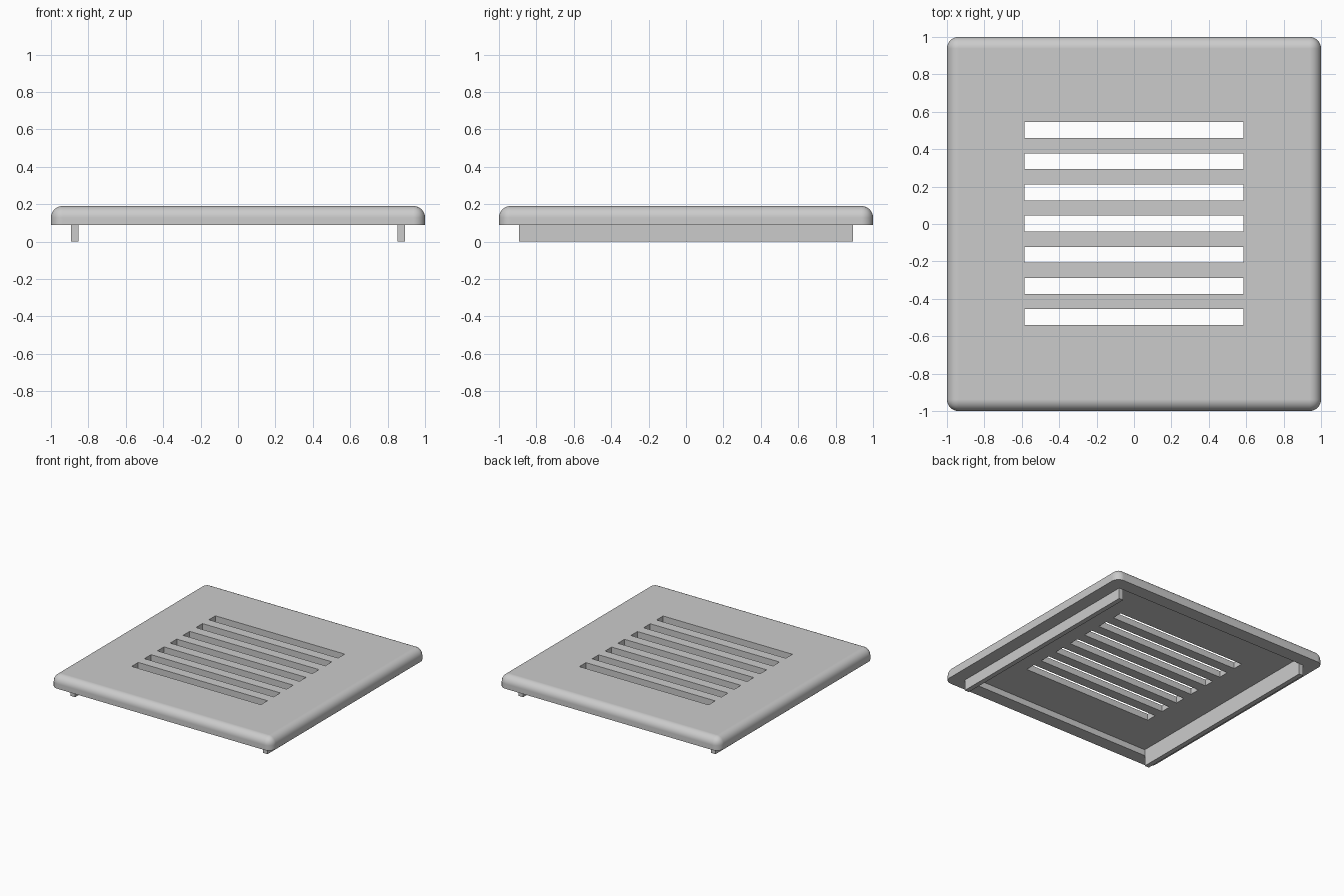
import bpy
import bmesh
from math import radians
from mathutils import Matrix, Vector

if "Cube" in bpy.data.objects:
    bpy.data.objects.remove(bpy.data.objects["Cube"], do_unlink=True)

BASE, FLOOR, TOP = 0.088, 0.138, 0.19   # plate underside, recess floor, plate top
INNER = 0.892                           # half size of the recess
RADIUS = 0.062

grey = bpy.data.materials.new("light grey")
grey.use_nodes = True
grey.diffuse_color = (0.6, 0.6, 0.6, 1)
grey.node_tree.nodes["Principled BSDF"].inputs["Base Color"].default_value = (0.6, 0.6, 0.6, 1)


def add_box(bm, low, high):
    low, high = Vector(low), Vector(high)
    place = Matrix.Translation((low + high) / 2) @ Matrix.Diagonal((*(high - low), 1))
    bmesh.ops.create_cube(bm, size=1, matrix=place)


def make_object(name, bm):
    mesh = bpy.data.meshes.new(name)
    bm.to_mesh(mesh)
    bm.free()
    mesh.materials.append(grey)
    obj = bpy.data.objects.new(name, mesh)
    bpy.context.collection.objects.link(obj)
    return obj


def cut(target, cutter):
    mod = target.modifiers.new("cut", "BOOLEAN")
    mod.operation = "DIFFERENCE"
    mod.solver = "EXACT"
    mod.object = cutter
    bpy.context.view_layer.objects.active = target
    bpy.ops.object.modifier_apply(modifier=mod.name)
    bpy.data.objects.remove(cutter, do_unlink=True)


# Cover plate, rounded on every edge except the underside
bm = bmesh.new()
add_box(bm, (-1, -1, BASE), (1, 1, TOP))
round_edges = [e for e in bm.edges if max(v.co.z for v in e.verts) > BASE + 0.05]
bmesh.ops.bevel(bm, geom=round_edges, offset=RADIUS, segments=8, profile=0.5,
                affect="EDGES", clamp_overlap=True)
plate = make_object("cover_plate", bm)

# Shallow recess underneath
bm = bmesh.new()
add_box(bm, (-INNER, -INNER, 0), (INNER, INNER, FLOOR))
cut(plate, make_object("recess_cutter", bm))

# Seven vent slots
bm = bmesh.new()
for i in range(-3, 4):
    y = i / 6 + 0.002
    add_box(bm, (-0.586, y - 0.0425, 0), (0.586, y + 0.0425, TOP + 0.1))
cut(plate, make_object("slot_cutter", bm))

# Smooth rounded rim with flat faces kept flat
bpy.ops.object.select_all(action="DESELECT")
plate.select_set(True)
bpy.context.view_layer.objects.active = plate
bpy.ops.object.shade_smooth_by_angle(angle=radians(30))
weighted = plate.modifiers.new("weighted normals", "WEIGHTED_NORMAL")
weighted.keep_sharp = True

# Mounting rails along both sides
for name, side in (("left_rail", 1), ("right_rail", -1)):
    x0, x1 = sorted((side * 0.853, side * INNER))
    bm = bmesh.new()
    add_box(bm, (x0, -INNER, 0), (x1, INNER, FLOOR))
    make_object(name, bm)
